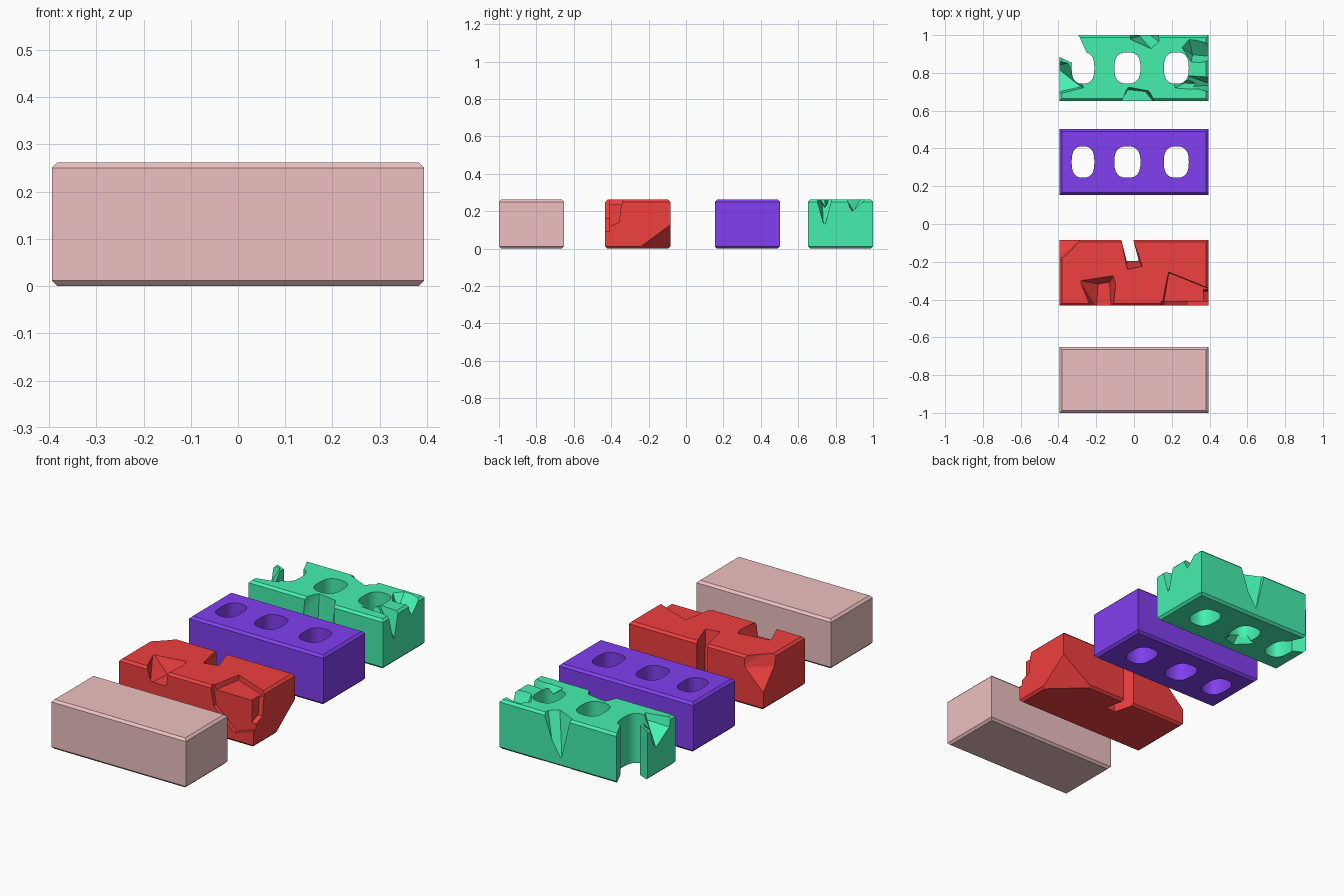
import bpy, bmesh, math

if "Cube" in bpy.data.objects:
    bpy.data.objects.remove(bpy.data.objects["Cube"])

HX, HY, H, C = 0.394, 0.174, 0.262, 0.012


def hull(name, pts):
    """Convex solid around a few points."""
    bm = bmesh.new()
    for p in pts:
        bm.verts.new(p)
    res = bmesh.ops.convex_hull(bm, input=bm.verts[:])
    junk = {g for g in res["geom_interior"] + res["geom_unused"] if isinstance(g, bmesh.types.BMVert)}
    bmesh.ops.delete(bm, geom=list(junk), context='VERTS')
    bmesh.ops.dissolve_limit(bm, angle_limit=0.01, verts=bm.verts[:], edges=bm.edges[:])
    bmesh.ops.recalc_face_normals(bm, faces=bm.faces[:])
    me = bpy.data.meshes.new(name)
    bm.to_mesh(me)
    bm.free()
    ob = bpy.data.objects.new(name, me)
    bpy.context.collection.objects.link(ob)
    return ob


def at(z, *xy):
    return [(x, y, z) for x, y in xy]


def carve(ob, cuts):
    """Subtract convex chips one after another."""
    bpy.context.view_layer.objects.active = ob
    for pts in cuts:
        cutter = hull("chip_cutter", pts)
        cutter.hide_render = True
        mod = ob.modifiers.new("chip", 'BOOLEAN')
        mod.operation, mod.solver, mod.object = 'DIFFERENCE', 'EXACT', cutter
        bpy.ops.object.modifier_apply(modifier=mod.name)
        bpy.data.objects.remove(cutter)


def brick(name, y, color, cuts=()):
    # Block with chamfered top and bottom rims
    pts = []
    for z, inset in ((0, C), (C, 0), (H - C, 0), (H, C)):
        pts += [(sx * (HX - inset), sy * (HY - inset), z) for sx in (-1, 1) for sy in (-1, 1)]
    ob = hull(name, pts)
    carve(ob, cuts)
    ob.location.y = y
    mat = bpy.data.materials.new(name + "_colour")
    mat.diffuse_color = (*color, 1)
    mat.use_nodes = True
    mat.node_tree.nodes["Principled BSDF"].inputs["Base Color"].default_value = mat.diffuse_color
    ob.data.materials.clear()
    ob.data.materials.append(mat)
    bpy.ops.object.select_all(action='DESELECT')
    ob.select_set(True)
    bpy.context.view_layer.objects.active = ob
    bpy.ops.object.shade_smooth_by_angle(angle=math.radians(20))
    return ob


def oval(cx, rx, ry=0.083, n=32):
    """Through hole with a squarish oval outline."""
    pts = []
    for i in range(n):
        c, s = math.cos(2 * math.pi * i / n), math.sin(2 * math.pi * i / n)
        x = cx + rx * math.copysign(abs(c) ** 0.75, c)
        y = ry * math.copysign(abs(s) ** 0.75, s)
        pts += [(x, y, -0.05), (x, y, H + 0.05)]
    return pts


holes = [oval(-0.27, 0.06), oval(-0.035, 0.069), oval(0.224, 0.066)]

red_chips = [
    # slot through the back
    at(0.3, (-0.07, 0.19), (-0.01, 0.19), (0.045, 0.03), (-0.034, 0.013))
    + at(-0.05, (-0.07, 0.19), (-0.01, 0.19), (0.022, 0.07), (-0.04, 0.07)),
    # back left corner
    [(-0.27, 0.19, 0.2), (-0.27, 0.19, 0.3), (-0.36, 0.09, 0.3), (-0.42, 0.03, 0.3),
     (-0.42, 0.06, 0.2), (-0.42, 0.2, 0.04), (-0.42, 0.2, 0.3)],
    # back right lower corner
    [(0.41, 0.19, 0.15), (0.41, -0.04, -0.02), (0.16, 0.19, -0.02), (0.41, 0.19, -0.02)],
    # pit in the front top edge
    at(0.27, (-0.29, -0.04), (-0.11, -0.012), (-0.095, -0.05), (-0.11, -0.19), (-0.23, -0.19))
    + at(0.19, (-0.19, -0.06), (-0.13, -0.05), (-0.12, -0.19), (-0.2, -0.19)),
    # peeled front right corner: top, front, end
    at(0.3, (0.135, -0.2), (0.18, 0.01), (0.42, -0.09), (0.42, -0.2))
    + at(0.237, (0.15, -0.2), (0.185, 0.0), (0.42, -0.095), (0.42, -0.2)),
    [(x, y, z) for y in (-0.2, -0.152) for x, z in ((0.135, 0.3), (0.16, 0.16), (0.28, 0.05), (0.42, 0.1), (0.42, 0.3))],
    [(x, y, z) for x in (0.368, 0.42) for y, z in ((-0.2, 0.1), (-0.1, 0.14), (-0.08, 0.3), (-0.2, 0.3))],
]

green_chips = [
    # missing back left corner, opening the hole
    [p for z in (-0.05, 0.3) for p in at(z, (-0.42, 0.07), (-0.33, 0.03), (-0.27, 0.0),
                                         (-0.25, 0.08), (-0.305, 0.2), (-0.42, 0.2))],
    # left end top
    at(0.3, (-0.42, 0.05), (-0.33, 0.03), (-0.25, -0.11), (-0.42, -0.15))
    + [(-0.42, 0.01, 0.13), (-0.42, -0.13, 0.21), (-0.28, -0.1, 0.23)],
    # front middle bite
    at(0.3, (-0.07, -0.2), (-0.03, -0.1), (0.08, -0.12), (0.12, -0.2))
    + at(0.1, (-0.09, -0.2), (-0.03, -0.115), (0.06, -0.125), (0.12, -0.2)),
    # back wedge and its lower notch
    at(0.3, (-0.03, 0.2), (-0.03, 0.15), (0.1, 0.09), (0.145, 0.13), (0.145, 0.2))
    + [(0.05, 0.2, 0.03), (0.03, 0.17, 0.05)],
    [(x, y, z) for x in (-0.02, 0.15) for y, z in ((0.12, -0.03), (0.2, -0.03), (0.2, 0.03))],
    # V in the right end
    at(0.3, (0.42, -0.145), (0.42, -0.04), (0.25, -0.03), (0.27, -0.1)) + [(0.42, -0.09, 0.1)],
    # right back top
    at(0.3, (0.22, 0.13), (0.3, 0.01), (0.42, 0.03), (0.42, 0.16), (0.28, 0.2))
    + at(0.2, (0.31, 0.07), (0.42, 0.06)),
    # right front top
    at(0.3, (0.16, -0.07), (0.17, -0.13), (0.42, -0.13), (0.42, -0.04))
    + at(0.22, (0.27, -0.08), (0.42, -0.09)),
    # underside spall by the middle hole
    at(-0.02, (-0.16, -0.03), (-0.06, -0.13), (0.04, -0.1), (0.0, 0.0)) + [(-0.06, -0.06, 0.07)],
]

brick("plain_brick", -0.826, (0.86, 0.53, 0.53))
brick("chipped_brick", -0.258, (0.87, 0.05, 0.05), red_chips)
brick("holed_brick", 0.328, (0.22, 0.05, 0.87), holes)
brick("broken_holed_brick", 0.826, (0.06, 0.87, 0.43), holes + green_chips)
